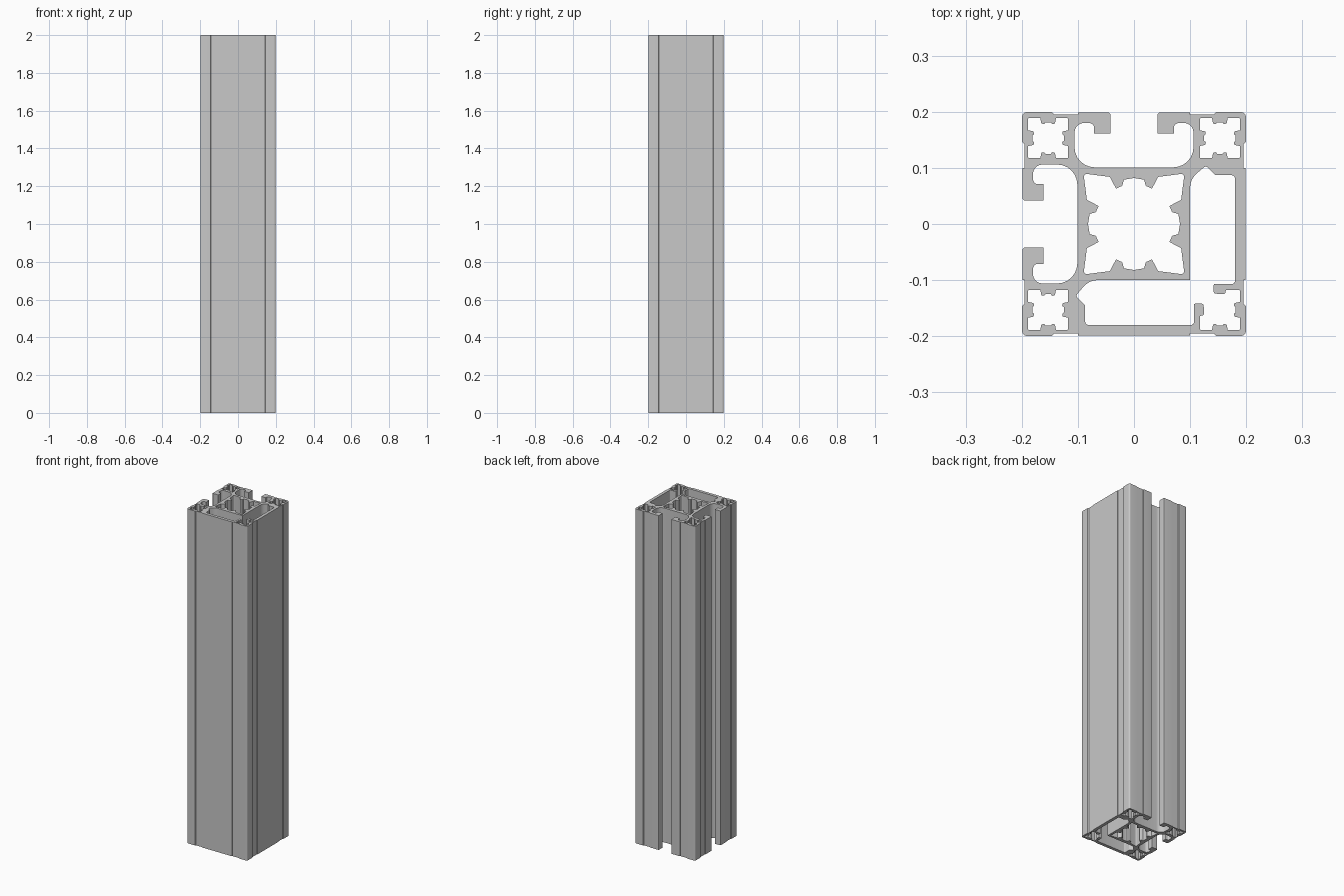
import bpy
import bmesh
import math
from mathutils import Vector

SCALE = 0.01      # sections are drawn in hundredths of a unit
HEIGHT = 2.0
ARC_STEPS = 6

cube = bpy.data.objects.get("Cube")
if cube:
    bpy.data.objects.remove(cube, do_unlink=True)


# Section helpers: a point is (x, y) or (x, y, fillet radius)
def mirror_x(points):
    return [(-p[0], *p[1:]) for p in reversed(points)]


def mirror_diagonal(points):
    return [(-p[1], -p[0], *p[2:]) for p in reversed(points)]


def turn_clockwise(points, quarters):
    for _ in range(quarters):
        points = [(p[1], -p[0], *p[2:]) for p in points]
    return points


def shift(points, dx, dy):
    return [(p[0] + dx, p[1] + dy, *p[2:]) for p in points]


def ring(side):
    """Repeat one side around all four sides of a square."""
    return [p for k in range(4) for p in turn_clockwise(side, k)]


def fillet(points):
    """Replace every corner that has a radius with an arc."""
    result = []
    for i, point in enumerate(points):
        corner = Vector((point[0], point[1], 0))
        radius = point[2] if len(point) > 2 else 0
        if not radius:
            result.append(corner)
            continue
        before, after = points[i - 1], points[(i + 1) % len(points)]
        u = (Vector((before[0], before[1], 0)) - corner).normalized()
        v = (Vector((after[0], after[1], 0)) - corner).normalized()
        half = u.angle(v) / 2
        reach = radius / math.tan(half)
        centre = corner + (u + v).normalized() * radius / math.sin(half)
        start = (corner + u * reach - centre).normalized()
        end = (corner + v * reach - centre).normalized()
        for step in range(ARC_STEPS + 1):
            result.append(centre + start.slerp(end, step / ARC_STEPS) * radius)
    return result


# Outer outline: grooved sides, two of them with an undercut slot
corner = [(-19.95, 19.95, .9)]
groove = [(-14.6, 19.95), (-14.2, 19.5), (-10, 19.5), (-10, 19.85)]
lip = [(-4.2, 19.85, .4), (-4.2, 16.1, .1), (-7.1, 16.1, .1),
       (-7.1, 18, .9), (-10.6, 18, 1.7), (-10.6, 10.1, 3.6)]
closed_side = corner + groove + mirror_x(groove)
slot_side = corner + groove + lip + mirror_x(groove + lip)
outline = (slot_side + turn_clockwise(closed_side, 1)
           + turn_clockwise(closed_side, 2) + turn_clockwise(slot_side, 3))

# Toothed central bore
bore_half = [(-4.3, 8.4), (-3.2, 6.3, .1), (-2.1, 6.8, .1), (-1.8, 7.9, .2)]
bore = ring([(-9, 9, .5)] + bore_half + [(0, 8.2)] + mirror_x(bore_half))

# Small toothed bores in three corners
tooth = [(-1.4, 3.55), (-1.2, 2.6, .1), (-.7, 2.5, .1), (-.5, 2.8)]
teeth = tooth + mirror_x(tooth)
small_bore = ring([(-3.55, 3.55, .1)] + teeth)
OFFSET = 15.3
corner_bores = [shift(small_bore, sx * OFFSET, sy * OFFSET)
                for sx, sy in ((-1, 1), (1, 1), (-1, -1))]

# L-shaped cavity that runs into the fourth corner bore
floor_teeth = list(reversed(turn_clockwise(teeth, 2)))
cavity_half = [(-8, -10, 3.4), (-10.4, -12.8, .5), (-8.7, -14.5, .6),
               (-8.7, -18, .6), (10.7, -18, .6), (10.7, -14.2, .2),
               (12.4, -14.2, .4), (12.5, -16.2, .3), (11.8, -16.4),
               (11.8, -18.85, .1)] + shift(floor_teeth, OFFSET, -OFFSET)
cavity = ([(10, -10)] + cavity_half + [(18.85, -18.85, .1)]
          + mirror_diagonal(cavity_half))

# Extrude the whole section
curve = bpy.data.curves.new("extruded_rail", "CURVE")
curve.dimensions = "2D"
curve.fill_mode = "BOTH"
curve.extrude = HEIGHT / 2
for loop in [outline, bore, cavity] + corner_bores:
    points = fillet(loop)
    spline = curve.splines.new("POLY")
    spline.points.add(len(points) - 1)
    for target, p in zip(spline.points, points):
        target.co = (p.x * SCALE, p.y * SCALE, 0, 1)
    spline.use_cyclic_u = True

rail = bpy.data.objects.new("extruded_rail", curve)
bpy.context.collection.objects.link(rail)
rail.location.z = HEIGHT / 2
bpy.ops.object.select_all(action="DESELECT")
rail.select_set(True)
bpy.context.view_layer.objects.active = rail
bpy.ops.object.convert(target="MESH")
rail = bpy.context.object

# Weld the caps to the walls
bm = bmesh.new()
bm.from_mesh(rail.data)
bmesh.ops.remove_doubles(bm, verts=bm.verts, dist=SCALE / 1000)
bmesh.ops.recalc_face_normals(bm, faces=bm.faces)
bm.to_mesh(rail.data)
bm.free()
bpy.ops.object.shade_smooth_by_angle(angle=math.radians(30))

# Plain aluminium grey
grey = bpy.data.materials.new("aluminium_grey")
grey.use_nodes = True
colour = (.58, .58, .58, 1)
grey.diffuse_color = colour
grey.node_tree.nodes["Principled BSDF"].inputs["Base Color"].default_value = colour
rail.data.materials.clear()
rail.data.materials.append(grey)
